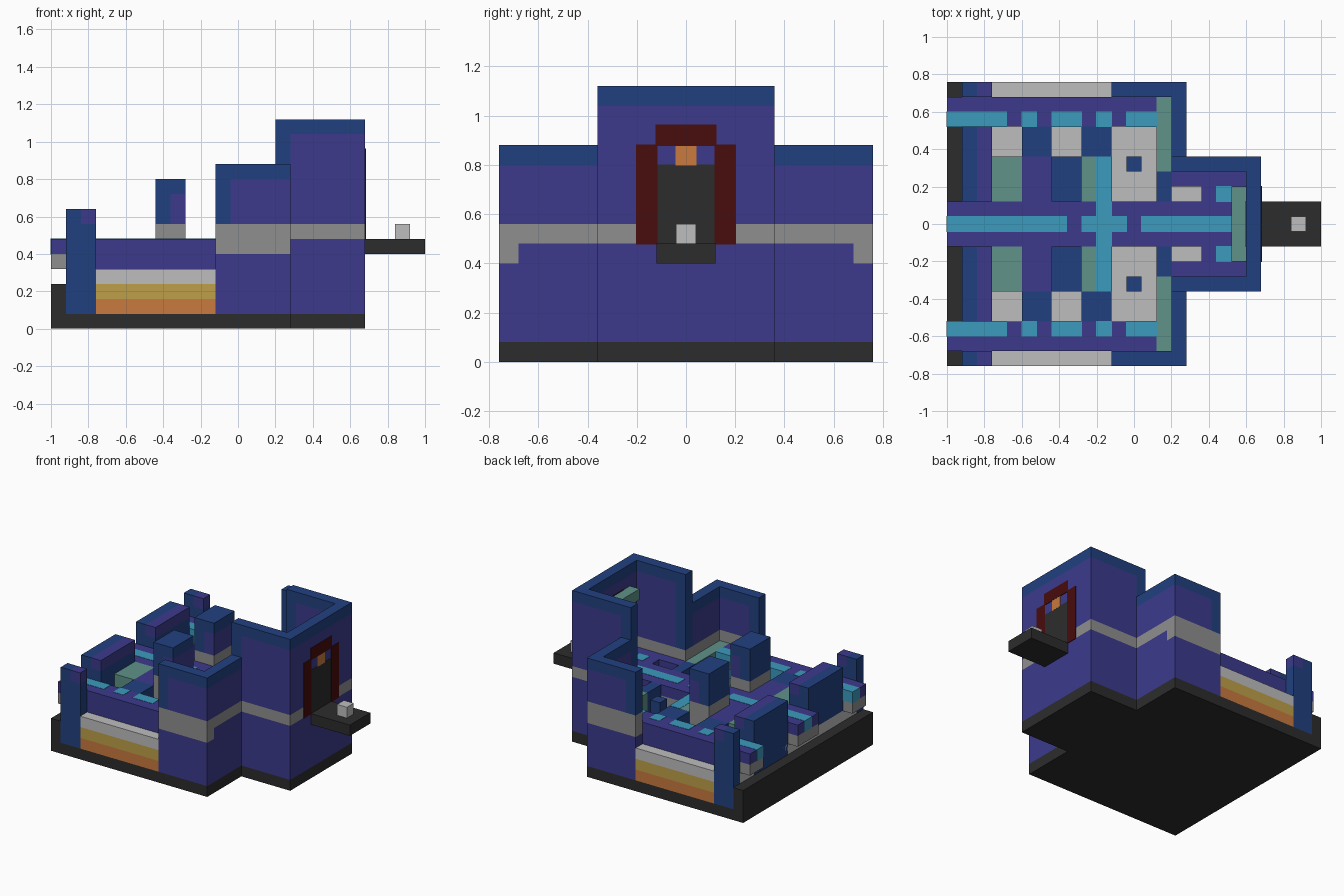
import bpy
import bmesh

cube = bpy.data.objects.get("Cube")
if cube:
    bpy.data.objects.remove(cube, do_unlink=True)

UNIT = 0.08   # block size
WIDE = 19     # blocks across y


def linear(c):
    c /= 255
    return c / 12.92 if c <= 0.04045 else ((c + 0.055) / 1.055) ** 2.4


def material(name, *rgb):
    mat = bpy.data.materials.new(name)
    color = [linear(c) for c in rgb] + [1]
    mat.diffuse_color = color
    mat.use_nodes = True
    mat.node_tree.nodes["Principled BSDF"].inputs["Base Color"].default_value = color
    return mat


purple = material("purple", 60, 58, 140)
blue = material("deep blue", 33, 64, 128)
cyan = material("cyan", 60, 155, 190)
light = material("light grey", 190, 190, 190)
grey = material("mid grey", 143, 143, 143)
dark = material("charcoal", 44, 44, 44)
green = material("sage green", 95, 146, 136)
red = material("dark red", 72, 12, 12)
orange = material("orange", 200, 122, 62)
gold = material("gold", 190, 160, 74)


def block(name, mat, xs, ys, zs, grow=0):
    """Box spanning block indices, optionally standing slightly proud."""
    lo = [xs[0] * UNIT - 1 - grow, (ys[0] - WIDE / 2) * UNIT - grow, zs[0] * UNIT - grow]
    hi = [xs[1] * UNIT - 1 + grow, (ys[1] - WIDE / 2) * UNIT + grow, zs[1] * UNIT + grow]
    bm = bmesh.new()
    bmesh.ops.create_cube(bm, size=1)
    for v in bm.verts:
        v.co = [a if c < 0 else b for a, b, c in zip(lo, hi, v.co)]
    mesh = bpy.data.meshes.new(name)
    bm.to_mesh(mesh)
    bm.free()
    mesh.materials.append(mat)
    obj = bpy.data.objects.new(name, mesh)
    bpy.context.collection.objects.link(obj)


def pair(name, mat, xs, ys, zs, grow=0):
    """Matching boxes on the front and back halves."""
    block(name + "_front", mat, xs, ys, zs, grow)
    block(name + "_back", mat, xs, (WIDE - ys[1], WIDE - ys[0]), zs, grow)


def stack(name, xs, ys, base, layers, both=True):
    """Coloured courses piled upwards, each given by its top."""
    for label, mat, top in layers:
        (pair if both else block)(name + "_" + label, mat, xs, ys, (base, top))
        base = top


PROUD = 0.002
ALL = (0, WIDE)
MID = (8, 11)

# Foundation, end sill and inner mass
block("base_main", dark, (0, 16), ALL, (0, 1))
block("base_gatehouse", dark, (16, 21), (5, 14), (0, 1))
block("end_sill", dark, (0, 1), ALL, (1, 3))
block("inner_mass", purple, (1, 15), (1, 18), (1, 3))
block("pit_floor", light, (1, 15), (1, 18), (3, 4))
block("gatehouse_mass", purple, (15, 20), (6, 13), (1, 3))
block("gatehouse_pit_floor", light, (15, 20), (6, 13), (3, 4))

# Striped side ledges and corner posts
stack("ledge", (3, 11), (0, 1), 1, [("low", orange, 2), ("middle", gold, 3), ("top", light, 4)])
pair("corner_post", blue, (1, 2), (0, 1), (1, 8))
stack("corner_post_inner", (2, 3), (0, 1), 1, [("shaft", blue, 7), ("cap", purple, 8)])

# Walkways: side beams, central beam and gatehouse deck
pair("side_beam_end", grey, (0, 1), (1, 3), (4, 5))
pair("side_beam_under", grey, (1, 14), (2, 3), (4, 5))
pair("side_beam_wall", purple, (1, 14), (1, 2), (4, 6))
pair("side_beam_deck", purple, (0, 14), (1, 3), (5, 6))
stack("central_beam", (0, 20), MID, 4, [("under", grey, 5), ("deck", purple, 6)], False)
stack("gatehouse_deck", (17, 20), (6, 8), 4, [("under", grey, 5), ("deck", purple, 6)])
pair("gatehouse_deck_edge", purple, (15, 17), (6, 7), (4, 6))

# Cross decks and low platforms
stack("cross_deck", (5, 7), (5, 8), 4, [("under", grey, 5), ("top", purple, 6)])
stack("centre_cross", (10, 11), (5, 8), 4, [("under", grey, 5), ("top", purple, 6)])
pair("green_platform", green, (3, 5), (5, 8), (4, 6))
pair("green_step", green, (9, 10), (5, 8), (4, 6))
pair("green_bench", green, (14, 15), (1, 6), (4, 6))
pair("blue_bridge", blue, (5, 7), (3, 5), (4, 6))
pair("blue_landing", blue, (9, 11), (3, 5), (4, 6))
pair("blue_threshold", blue, (14, 15), (6, 8), (4, 6))
pair("peg", blue, (12, 13), (5, 6), (4, 6))

# Inlaid cyan lines
for n, span in enumerate([(0, 4), (5, 6), (7, 9), (10, 11), (12, 14)]):
    pair(f"side_line_{n}", cyan, span, (2, 3), (5, 6), PROUD)
for n, span in enumerate([(0, 8), (9, 12), (13, 19)]):
    block(f"central_line_{n}", cyan, span, (9, 10), (5, 6), PROUD)
block("cross_line", cyan, (10, 11), (5, 14), (5, 6), PROUD)
pair("gatehouse_line", cyan, (18, 19), (7, 8), (5, 6), PROUD)

# End blocks and tall towers
pair("end_block_face", blue, (1, 2), (3, 8), (3, 8))
stack("end_block_rear", (2, 3), (3, 8), 3, [("body", blue, 7), ("cap", purple, 8)])
pair("tower_foot", grey, (7, 9), (5, 8), (4, 7))
pair("tower_outer", blue, (7, 8), (5, 8), (7, 10))
stack("tower_inner", (8, 9), (5, 8), 7, [("body", purple, 9), ("cap", blue, 10)])

# Low corner walls
pair("low_wall_edge", blue, (11, 12), (0, 1), (7, 11))
stack("low_wall_foot", (11, 12), (0, 1), 1, [("body", purple, 5), ("band", grey, 7)])
stack("low_wall", (12, 16), (0, 1), 1,
      [("body", purple, 5), ("band", grey, 7), ("upper", purple, 10), ("rim", blue, 11)])
stack("low_end_wall", (15, 16), (1, 5), 1,
      [("body", purple, 6), ("band", grey, 7), ("upper", purple, 10), ("rim", blue, 11)])

# High gatehouse walls
high = [("body", purple, 6), ("band", grey, 7), ("upper", purple, 13), ("rim", blue, 14)]
stack("high_wall_edge", (15, 16), (5, 6), 1,
      [("body", purple, 6), ("band", grey, 7), ("upper", blue, 14)])
stack("high_wall", (16, 21), (5, 6), 1, high)
stack("high_end_wall", (20, 21), (6, 13), 1, high, False)

# Gate with arch, lamp and inner lintel
gate = (20, 21)
block("door", dark, gate, MID, (6, 10), PROUD)
pair("arch_pillar", red, gate, (7, 8), (6, 11), PROUD * 2)
block("arch_top", red, gate, MID, (11, 12), PROUD * 2)
block("lamp", orange, gate, (9, 10), (10, 11), PROUD * 1.5)
block("inner_lintel", green, (19, 20), (7, 12), (11, 12))

# Outer landing with marker
block("landing", dark, (21, 25), MID, (5, 6))
block("marker", light, (23, 24), (9, 10), (6, 7))
